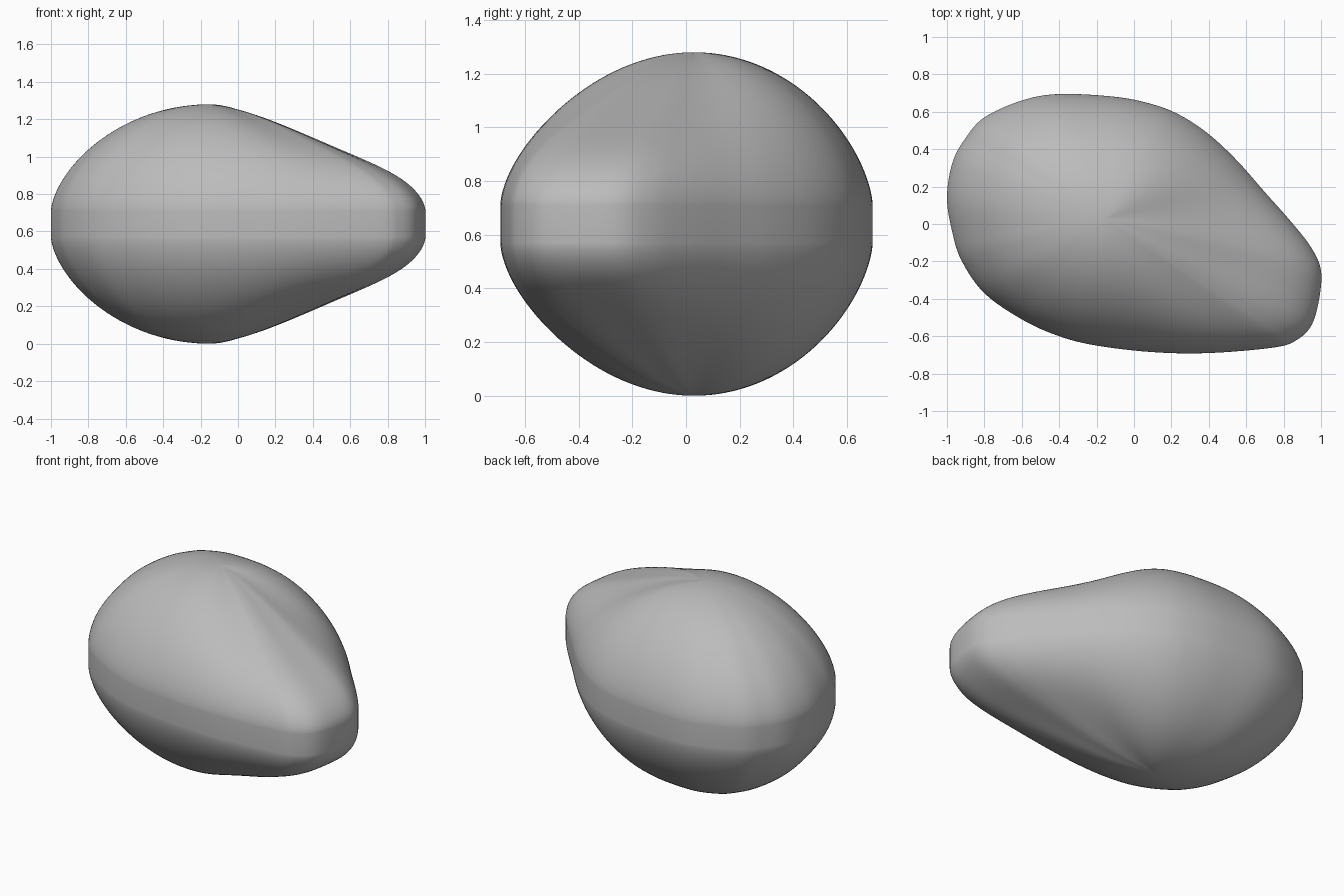
import bpy
import bmesh
import math
from mathutils import Vector

cube = bpy.data.objects.get("Cube")
if cube:
    bpy.data.objects.remove(cube, do_unlink=True)

# Plan outline, counter-clockwise from the left edge's underside
OUTLINE = [Vector(p) for p in (
    (.95, -.13), (.85, 0), (.7, .17), (.55, .34), (.4, .48), (.25, .58),
    (.1, .64), (-.1, .68), (-.4, .695), (-.6, .66), (-.8, .57), (-.9, .46),
    (-.97, .33), (-1, .14), (-.97, -.05), (-.92, -.2), (-.8, -.37),
    (-.6, -.51), (-.4, -.6), (-.2, -.65), (.1, -.685), (.4, -.69),
    (.75, -.66), (.87, -.62), (.95, -.54), (.99, -.4), (1, -.25))]
CENTRE = Vector((-.15, .03))
MIDDLE = .64         # height of the mirror plane
WALL = .07           # half height of the upright rim
DOME = .57           # rise of the dome above the rim
LOBE = math.radians(-18)   # direction of the small lobe
STEPS = 6
RINGS = 36


def smooth_loop(points, steps):
    """Closed Catmull-Rom curve through the points."""
    result = []
    n = len(points)
    for i in range(n):
        a, b, c, d = (points[(i + k) % n] for k in (-1, 0, 1, 2))
        for k in range(steps):
            t = k / steps
            result.append(.5 * (2 * b + (c - a) * t
                                + (2 * a - 5 * b + 4 * c - d) * t ** 2
                                + (3 * b - a - 3 * c + d) * t ** 3))
    return result


def height(s, angle):
    """Half thickness at a fraction s of the way to the rim."""
    dome = DOME * (1 - s * s) ** .63
    turn = math.remainder(angle - LOBE, math.tau)
    neck = .1 * math.exp(-(turn / .65) ** 2) * math.sin(math.pi * s ** 1.3)
    return WALL + dome - neck


def ring(bm, rim, s, side):
    verts = []
    for p in rim:
        d = p - CENTRE
        q = CENTRE + d * s
        z = MIDDLE + side * height(s, math.atan2(d.y, d.x))
        verts.append(bm.verts.new((q.x, q.y, z)))
    return verts


def bridge(bm, lower, upper):
    n = len(lower)
    for i in range(n):
        j = (i + 1) % n
        bm.faces.new((lower[i], lower[j], upper[j], upper[i]))


# Pebble body: rings from the bottom pole, over the rim, to the top pole
bm = bmesh.new()
rim = smooth_loop(OUTLINE, STEPS)
fractions = [math.sin(math.pi / 2 * k / RINGS) for k in range(1, RINGS + 1)]
rings = [ring(bm, rim, s, -1) for s in fractions]
rings += [ring(bm, rim, s, 1) for s in reversed(fractions)]
for lower, upper in zip(rings, rings[1:]):
    bridge(bm, lower, upper)
for loop, side in ((rings[0], -1), (rings[-1], 1)):
    pole = bm.verts.new((CENTRE.x, CENTRE.y, MIDDLE + side * (WALL + DOME)))
    for i in range(len(loop)):
        bm.faces.new((loop[i], loop[(i + 1) % len(loop)], pole))
bmesh.ops.recalc_face_normals(bm, faces=bm.faces)

mesh = bpy.data.meshes.new("pebble_body")
bm.to_mesh(mesh)
bm.free()
body = bpy.data.objects.new("pebble_body", mesh)
bpy.context.collection.objects.link(body)
mesh.polygons.foreach_set("use_smooth", [True] * len(mesh.polygons))

# Plain grey surface
grey = bpy.data.materials.new("stone_grey")
grey.use_nodes = True
colour = (.5, .5, .5, 1)
grey.diffuse_color = colour
grey.node_tree.nodes["Principled BSDF"].inputs["Base Color"].default_value = colour
mesh.materials.append(grey)
